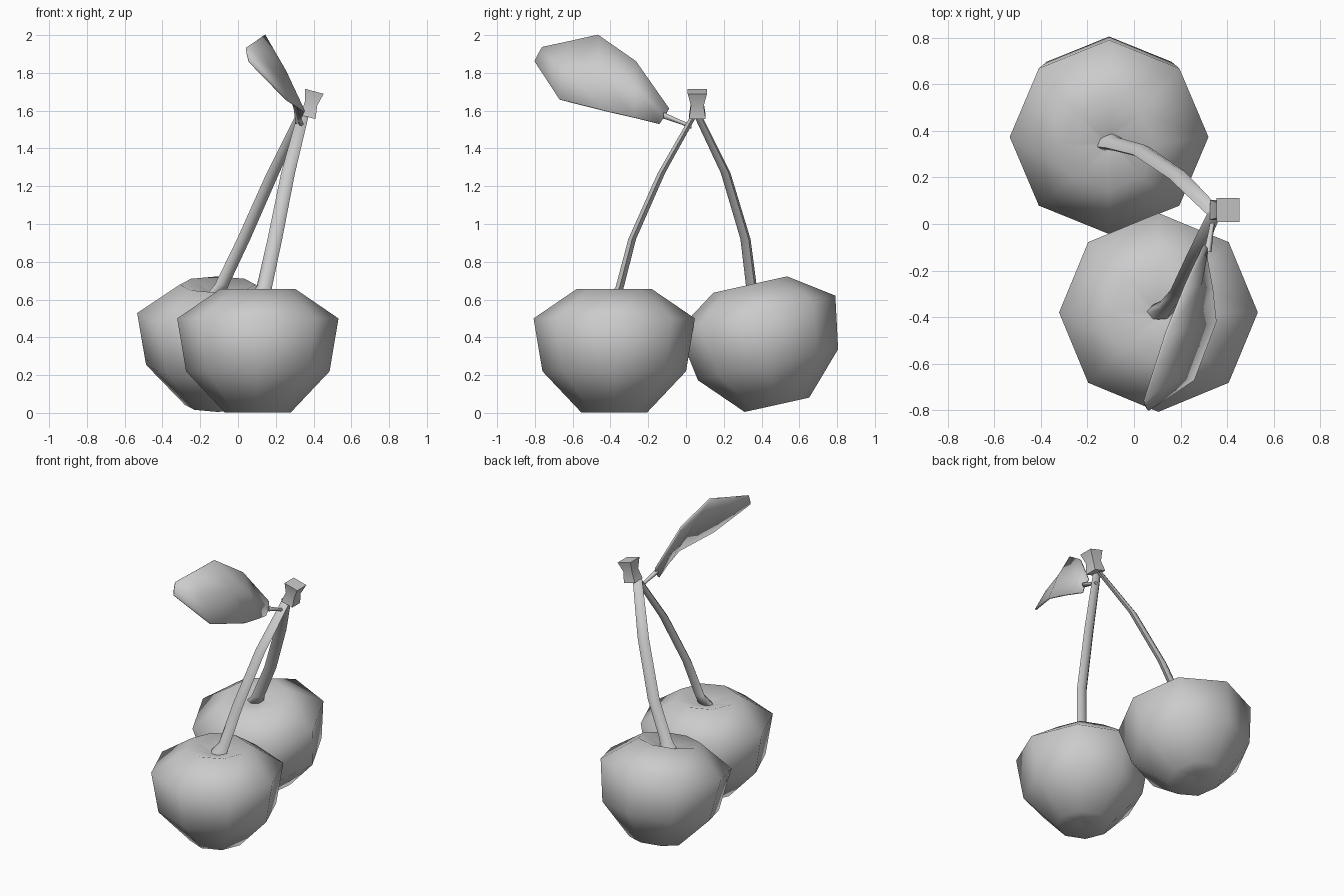
import bpy, math
from mathutils import Matrix, Vector

if "Cube" in bpy.data.objects:
    bpy.data.objects.remove(bpy.data.objects["Cube"], do_unlink=True)

GREY = (0.6, 0.6, 0.6, 1)
mat = bpy.data.materials.new("plain grey")
mat.use_nodes = True
mat.diffuse_color = GREY
mat.node_tree.nodes["Principled BSDF"].inputs["Base Color"].default_value = GREY


def add_mesh(name, verts, faces, angle=80):
    mesh = bpy.data.meshes.new(name)
    mesh.from_pydata(verts, [], faces)
    mesh.materials.append(mat)
    obj = bpy.data.objects.new(name, mesh)
    bpy.context.collection.objects.link(obj)
    bpy.ops.object.select_all(action="DESELECT")
    obj.select_set(True)
    bpy.context.view_layer.objects.active = obj
    bpy.ops.object.shade_smooth_by_angle(angle=math.radians(angle))
    return obj


def loft(name, rings, angle=80):
    """Skin equal rings listed bottom to top, with capped ends."""
    n = len(rings[0])
    verts = [v for ring in rings for v in ring]
    faces = [(r * n + i, r * n + (i + 1) % n, (r + 1) * n + (i + 1) % n, (r + 1) * n + i)
             for r in range(len(rings) - 1) for i in range(n)]
    faces += [tuple(reversed(range(n))), tuple(range(len(verts) - n, len(verts)))]
    return add_mesh(name, verts, faces, angle)


def ellipse(centre, rx, ry, sides, turn=0.0, phase=0.0):
    rot = Matrix.Rotation(math.radians(turn), 3, "Z")
    steps = [math.tau * (i + phase) / sides for i in range(sides)]
    return [Vector(centre) + rot @ Vector((rx * math.cos(a), ry * math.sin(a), 0)) for a in steps]


# Cherries: eight-sided, with a dimple at both poles
PROFILE = [(0.02, 0.02), (0.175, 0.003), (0.38, 0.22), (0.427, 0.5), (0.2, 0.655), (0.03, 0.605)]


def cherry(name, base, tilt):
    obj = loft(name, [ellipse((0, 0, z), r, r, 8) for r, z in PROFILE])
    obj.data.transform(Matrix.Translation(base) @ Matrix.Rotation(math.radians(tilt), 4, "X"))


cherry("front_cherry", (0.105, -0.38, 0), 0)
cherry("back_cherry", (-0.107, 0.482, 0.04), 12.5)


# Stems: flattened tubes flaring at the fruit
def stem(name, path, turn):
    scales = [1.5, 1, 0.95, 0.9, 0.75]
    loft(name, [ellipse(p, 0.041 * s, 0.025 * s, 6, turn) for p, s in zip(path, scales)])


stem("front_stem", [(0.11, -0.38, 0.6), (0.14, -0.35, 0.67), (0.195, -0.285, 0.92),
                    (0.265, -0.13, 1.27), (0.345, 0.045, 1.58)], 0)
stem("back_stem", [(-0.13, 0.36, 0.6), (-0.085, 0.345, 0.68), (0.03, 0.315, 0.92),
                   (0.185, 0.21, 1.27), (0.335, 0.06, 1.58)], 25)

# Woody knot joining the stems: a waisted, leaning block
knot = loft("stem_knot", [ellipse((0, 0, z), r, r, 4, 0, 0.5)
                          for z, r in [(0, 0.062), (0.07, 0.048), (0.14, 0.072)]], 50)
knot.data.transform(Matrix.Translation((0.368, 0.06, 1.567)) @ Matrix.Rotation(math.radians(15), 4, "Y"))

# Leaf: rows of upper edge, midrib and lower edge from base to tip
ROWS = [
    [(0.30, -0.09, 1.61), (0.315, -0.11, 1.575), (0.31, -0.14, 1.53)],
    [(0.22, -0.265, 1.86), (0.285, -0.27, 1.72), (0.335, -0.28, 1.565)],
    [(0.14, -0.465, 2.0), (0.25, -0.45, 1.81), (0.35, -0.42, 1.597)],
    [(0.09, -0.62, 1.965), (0.175, -0.66, 1.82), (0.255, -0.67, 1.66)],
    [(0.045, -0.76, 1.935), (0.05, -0.78, 1.9), (0.06, -0.8, 1.86)],
]
quads = [(r * 3 + c, r * 3 + c + 1, r * 3 + c + 4, r * 3 + c + 3)
         for r in range(len(ROWS) - 1) for c in range(2)]
leaf = add_mesh("leaf", [p for row in ROWS for p in row], [q[::-1] for q in quads], 50)
thick = leaf.modifiers.new("thickness", "SOLIDIFY")
thick.thickness = 0.01
thick.offset = 0

# Leaf stalk
loft("leaf_stalk", [[Vector(p) + Vector((r * math.cos(a), 0, r * math.sin(a)))
                     for a in [math.tau * i / 5 for i in range(5)]]
                    for p, r in [((0.34, 0.03, 1.515), 0.012), ((0.33, -0.03, 1.54), 0.012),
                                 ((0.315, -0.12, 1.575), 0.018)]])
